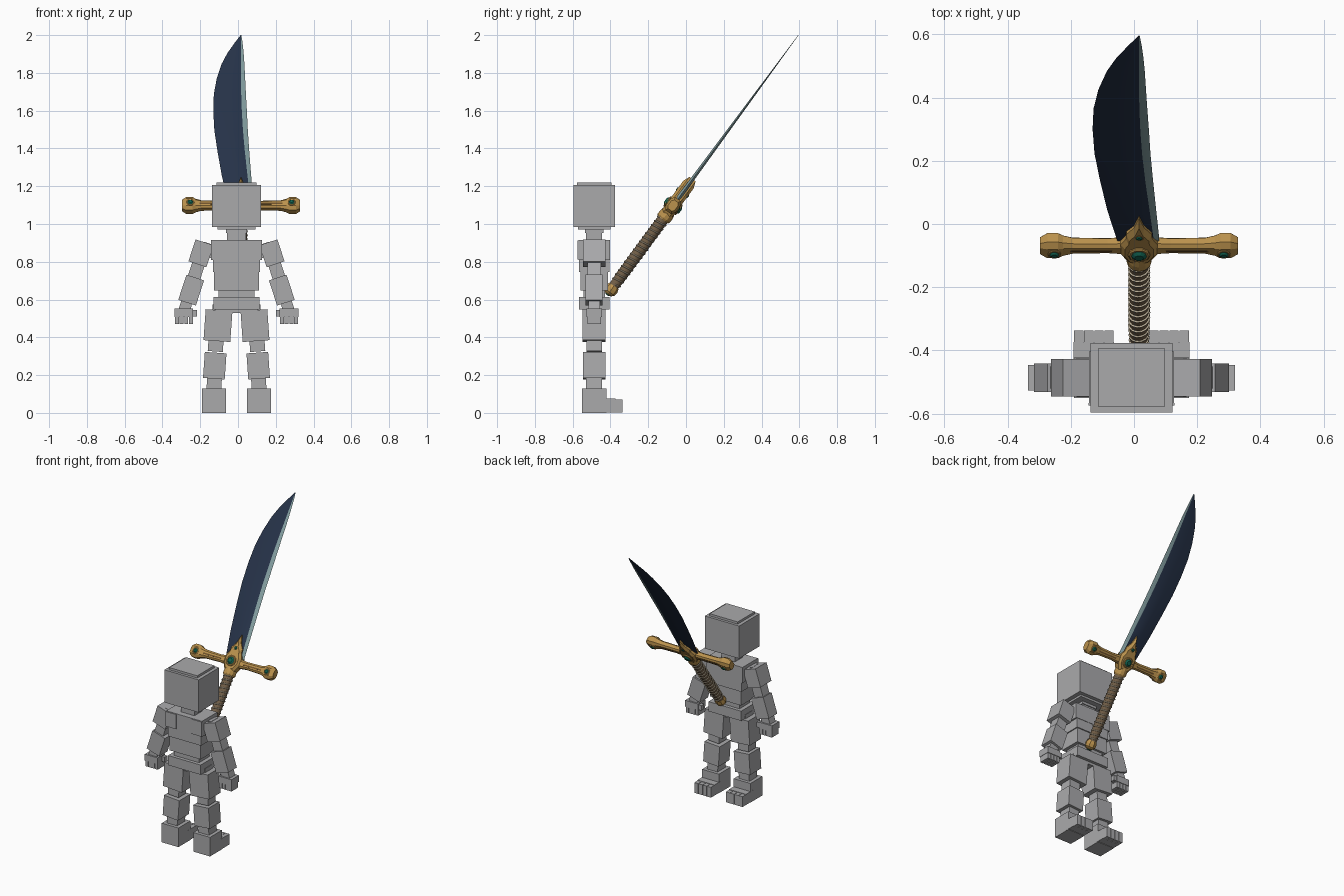
import bpy, bmesh, math
from mathutils import Matrix, Vector

cube = bpy.data.objects.get("Cube")
if cube:
    bpy.data.objects.remove(cube, do_unlink=True)


def material(name, r, g, b):
    m = bpy.data.materials.new(name)
    m.use_nodes = True
    m.diffuse_color = (r, g, b, 1)
    m.node_tree.nodes["Principled BSDF"].inputs["Base Color"].default_value = (r, g, b, 1)
    return m


GREY = material("body_grey", 0.40, 0.40, 0.41)
NAVY = material("blade_navy", 0.019, 0.032, 0.065)
EDGE = material("blade_edge_teal", 0.22, 0.33, 0.34)
GOLD = material("gold", 0.50, 0.29, 0.075)
BRONZE = material("engraving_brown", 0.16, 0.085, 0.025)
GREEN = material("gem_green", 0.006, 0.13, 0.085)
LEATHER = material("grip_brown", 0.17, 0.115, 0.065)
WIRE = material("wire_pale", 0.55, 0.47, 0.34)


def finish(name, bm, mat, matrix):
    bmesh.ops.recalc_face_normals(bm, faces=bm.faces[:])
    me = bpy.data.meshes.new(name)
    bm.to_mesh(me)
    bm.free()
    me.materials.append(mat)
    ob = bpy.data.objects.new(name, me)
    bpy.context.collection.objects.link(ob)
    ob.matrix_world = matrix
    return ob


def box(name, center, size, angle=0, mat=GREY, base=Matrix()):
    bm = bmesh.new()
    bmesh.ops.create_cube(bm, size=1)
    bmesh.ops.scale(bm, vec=size, verts=bm.verts)
    return finish(name, bm, mat, base @ Matrix.Translation(center) @ Matrix.Rotation(angle, 4, "Y"))


def loft(name, rings, mat, matrix):
    """Skin a list of equal-length point rings and cap both ends."""
    bm = bmesh.new()
    rows = [[bm.verts.new(p) for p in ring] for ring in rings]
    n = len(rows[0])
    for a, b in zip(rows, rows[1:]):
        for j in range(n):
            bm.faces.new((a[j], a[(j + 1) % n], b[(j + 1) % n], b[j]))
    bm.faces.new(rows[0])
    bm.faces.new(rows[-1])
    return finish(name, bm, mat, matrix)


def circle(r, z, n=16):
    return [(r * math.cos(t), r * math.sin(t), z) for t in (math.tau * k / n for k in range(n))]


# Body: central blocks, stacked around the figure's own centre line
BODY = Matrix.Translation((-0.008, -0.486, 0))
for name, y, z, size in (
    ("head", 0, 1.095, (0.258, 0.22, 0.222)),
    ("head_cap", 0, 1.212, (0.212, 0.184, 0.018)),
    ("head_base", 0, 0.98, (0.2, 0.17, 0.02)),
    ("neck", 0, 0.945, (0.1, 0.085, 0.08)),
    ("neck_ring", 0, 0.962, (0.11, 0.098, 0.018)),
    ("chest", 0, 0.862, (0.27, 0.165, 0.106)),
    ("lower_chest", 0, 0.778, (0.25, 0.16, 0.066)),
    ("abdomen", 0, 0.697, (0.236, 0.145, 0.1)),
    ("waist", 0, 0.63, (0.19, 0.115, 0.04)),
    ("pelvis", 0, 0.58, (0.246, 0.16, 0.066)),
    ("hip_block", 0, 0.54, (0.22, 0.12, 0.02)),
):
    box(name, (0, y, z), size, base=BODY)

# Limbs: the same chain of tilted blocks on each side
for side, word in ((-1, "right"), (1, "left")):
    lean, step = -side * math.radians(18), -side * math.radians(4)
    for name, x, y, z, size, angle in (
        ("chest_plate", 0.096, -0.084, 0.862, (0.08, 0.008, 0.1), 0),
        ("shoulder_joint", 0.145, 0, 0.86, (0.08, 0.07, 0.07), lean),
        ("upper_arm", 0.188, 0, 0.845, (0.1, 0.118, 0.122), lean),
        ("elbow", 0.212, 0, 0.755, (0.068, 0.07, 0.08), lean),
        ("forearm", 0.24, 0, 0.65, (0.098, 0.09, 0.14), lean),
        ("wrist", 0.27, 0, 0.565, (0.06, 0.06, 0.05), lean),
        ("palm", 0.278, 0, 0.53, (0.098, 0.08, 0.044), 0),
        ("thumb", 0.219, 0.02, 0.528, (0.022, 0.03, 0.034), 0),
        ("thigh_joint", 0.088, 0, 0.54, (0.08, 0.08, 0.06), step),
        ("thigh", 0.098, 0, 0.462, (0.142, 0.122, 0.164), step),
        ("knee", 0.11, 0, 0.36, (0.08, 0.08, 0.07), step),
        ("shin", 0.115, 0, 0.25, (0.115, 0.12, 0.138), step),
        ("ankle", 0.118, 0, 0.155, (0.078, 0.085, 0.07), step),
        ("heel", 0.119, 0, 0.065, (0.126, 0.128, 0.13), 0),
        ("foot", 0.119, 0.075, 0.039, (0.128, 0.075, 0.072), 0),
    ):
        box(word + "_" + name, (side * x, y, z), size, angle, base=BODY)
    for k in range(4):
        box(f"{word}_finger_{k + 1}", (side * (0.242 + 0.024 * k), 0, 0.49), (0.021, 0.072, 0.04), base=BODY)
        box(f"{word}_toe_{k + 1}", (side * (0.071 + 0.032 * k), 0.13, 0.037), (0.029, 0.037, 0.07), base=BODY)

# Sword frame: local z runs from pommel to tip, local y across the flat
SWORD = Matrix.Translation((0.016, -0.405, 0.64)) @ Matrix.Rotation(-0.634, 4, "X")

# Blade rows: height, back edge, bevel line, cutting edge
rows = (
    (0.58, -0.05, 0.065, 0.08), (0.62, -0.058, 0.062, 0.079), (0.76, -0.085, 0.05, 0.07),
    (0.92, -0.108, 0.036, 0.06), (1.06, -0.125, 0.026, 0.052), (1.19, -0.131, 0.02, 0.047),
    (1.3, -0.128, 0.017, 0.042), (1.4, -0.113, 0.016, 0.038), (1.5, -0.086, 0.016, 0.034),
    (1.57, -0.056, 0.016, 0.03), (1.64, -0.016, 0.016, 0.024), (1.688, 0.014, 0.016, 0.018),
)
rings = []
for s, back, ridge, edge in rows:
    t = 0.001 + 0.011 * (1.688 - s) / 1.1
    back, ridge, edge = back - 0.016, ridge - 0.016, edge - 0.016
    rings.append([(back, 0, s), ((back + ridge) / 2, -t, s), (ridge, -t, s), (edge, 0, s),
                  (ridge, t, s), ((back + ridge) / 2, t, s)])
blade = loft("blade", rings, NAVY, SWORD)
blade.data.materials.append(EDGE)
for i, f in enumerate(blade.data.polygons):
    if len(f.vertices) == 4 and i % 6 in (2, 3):
        f.material_index = 1

# Grip with a wound wire, gold collars and pommel
grip = loft("grip", [circle(r, z) for r, z in ((0.026, 0.02), (0.03, 0.1), (0.031, 0.25), (0.031, 0.4), (0.03, 0.52))],
            LEATHER, SWORD)
turns, per = 16, 14
curve = bpy.data.curves.new("grip_wire", "CURVE")
curve.dimensions = "3D"
curve.bevel_depth = 0.0038
curve.bevel_resolution = 1
line = curve.splines.new("POLY")
line.points.add(turns * per)
for k, p in enumerate(line.points):
    f, a = k / (turns * per), math.tau * k / per
    r = 0.029 + 0.003 * min(1, f * 4)
    p.co = (r * math.cos(a), r * math.sin(a), 0.05 + 0.43 * f, 1)
curve.materials.append(WIRE)
wire = bpy.data.objects.new("grip_wire", curve)
bpy.context.collection.objects.link(wire)
wire.matrix_world = SWORD
loft("pommel", [circle(r, z, 8) for r, z in ((0.022, -0.012), (0.034, 0), (0.036, 0.02), (0.03, 0.04))], GOLD, SWORD)
loft("guard_collar", [circle(r, z, 12) for r, z in ((0.034, 0.475), (0.04, 0.485), (0.04, 0.505), (0.036, 0.53))],
     GOLD, SWORD)


def section(x, h, t):
    """Octagonal slice across a guard arm."""
    c = 0.55
    pts = ((1, c), (c, 1), (-c, 1), (-1, c), (-1, -c), (-c, -1), (c, -1), (1, -c))
    return [(x, t * a, 0.568 + h * b) for a, b in pts]


def gem(name, x, y, z, r, axis="Y"):
    """Faceted stone sitting in a gold bezel."""
    spin = Matrix.Rotation(math.pi / 2, 4, "X") if axis == "Y" else Matrix()
    place = SWORD @ Matrix.Translation((x, y, z)) @ spin
    loft(name, [circle(r * k, r * h, 10) for k, h in ((0.5, -0.5), (1, -0.1), (1, 0.1), (0.5, 0.5))], GREEN, place)
    loft(name + "_bezel", [circle(r * k, r * h, 10) for k, h in ((1.1, -0.2), (1.25, -0.08), (1.25, 0.08), (1.1, 0.2))],
         GOLD, place)


# Cross guard arms with engraved strips and end gems
arm = ((0, 0.03, 0.024), (0.05, 0.028, 0.022), (0.1, 0.023, 0.02), (0.21, 0.026, 0.021), (0.24, 0.034, 0.026),
       (0.257, 0.043, 0.032), (0.29, 0.043, 0.032), (0.313, 0.028, 0.022))
for side, word in ((-1, "right"), (1, "left")):
    loft(word + "_guard_arm", [section(side * x, h, t) for x, h, t in arm], GOLD, SWORD)
    for face, tag in ((-1, "front"), (1, "back")):
        box(f"{word}_{tag}_engraving", (side * 0.155, face * 0.0195, 0.566), (0.14, 0.006, 0.009),
            mat=BRONZE, base=SWORD)
        gem(f"{word}_{tag}_guard_gem", side * 0.268, face * 0.032, 0.566, 0.017)

# Central shield of the guard: pointed outline, narrowed on both faces
half = ((0.016, 0.69), (0.04, 0.655), (0.042, 0.63), (0.058, 0.6), (0.058, 0.55), (0.035, 0.51))
outline = [(0, 0.742)] + list(half) + [(0, 0.495)] + [(-x, z) for x, z in reversed(half)]
rings = [[(x * k, y, 0.575 + (z - 0.575) * k) for x, z in outline]
         for y, k in ((-0.034, 0.78), (-0.02, 1), (0.02, 1), (0.034, 0.78))]
loft("guard_shield", rings, GOLD, SWORD)
for face, tag in ((-1, "front"), (1, "back")):
    gem(tag + "_main_gem", 0, face * 0.036, 0.568, 0.028)
    gem(tag + "_upper_gem", 0, face * 0.032, 0.652, 0.012)
gem("pommel_gem", 0, 0, -0.012, 0.018, "Z")

# Smooth the round grip only; everything else keeps flat facets
bpy.ops.object.select_all(action="DESELECT")
for ob in (grip, blade):
    ob.select_set(True)
bpy.context.view_layer.objects.active = grip
bpy.ops.object.shade_smooth_by_angle(angle=math.radians(25))
